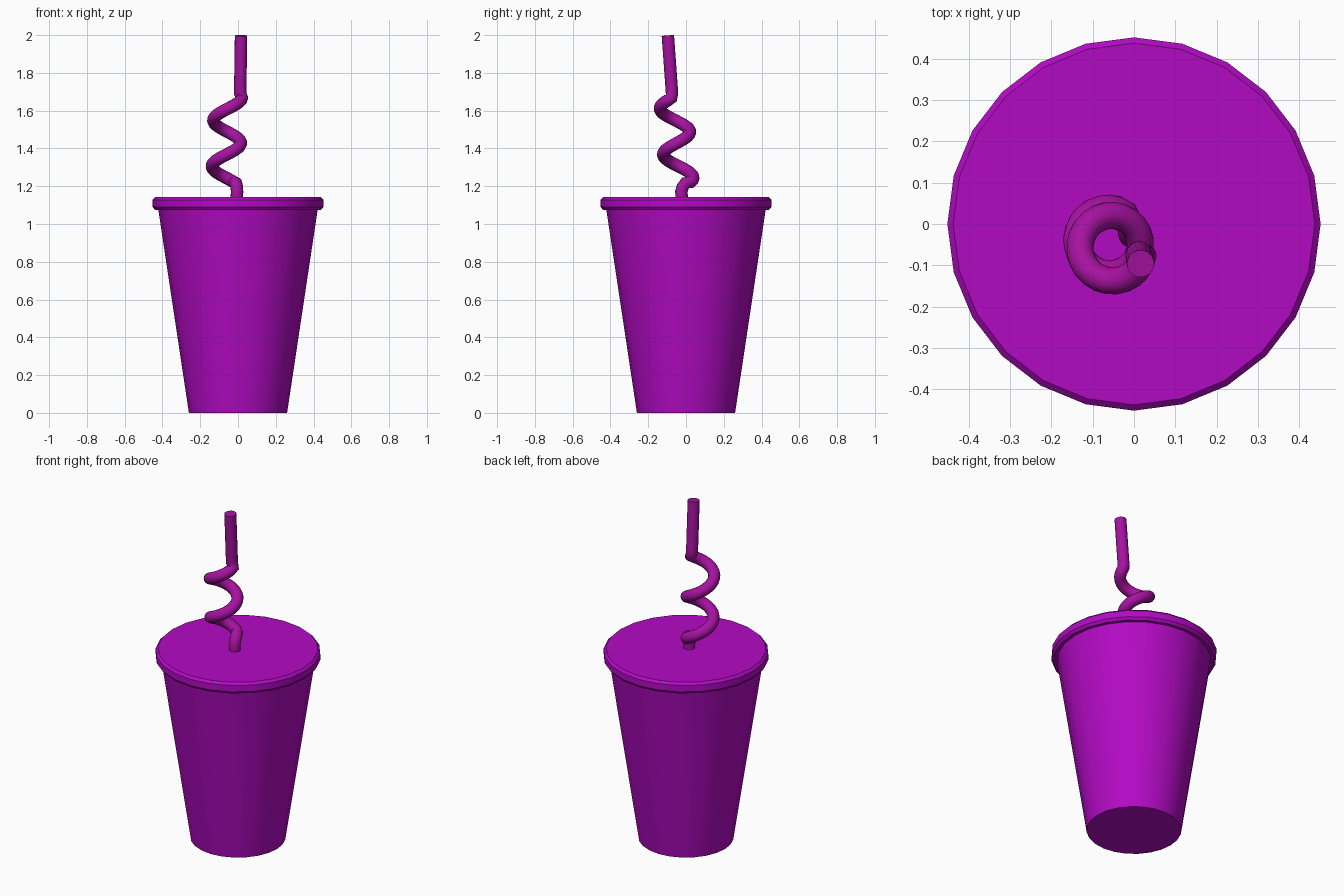
import bpy, bmesh, math
from mathutils import Vector

if "Cube" in bpy.data.objects:
    bpy.data.objects.remove(bpy.data.objects["Cube"])


def material(name, color):
    m = bpy.data.materials.new(name)
    m.diffuse_color = (*color, 1)
    m.use_nodes = True
    m.node_tree.nodes["Principled BSDF"].inputs["Base Color"].default_value = m.diffuse_color
    return m


def finish(obj, mat, angle):
    obj.data.materials.append(mat)
    bpy.ops.object.select_all(action='DESELECT')
    bpy.context.view_layer.objects.active = obj
    obj.select_set(True)
    bpy.ops.object.shade_smooth_by_angle(angle=math.radians(angle))


def lathe(name, profile, mat, sides=24):
    """Revolve a (radius, z) profile and cap both ends."""
    bm = bmesh.new()
    rings = [[bm.verts.new((r * math.cos(math.tau * i / sides),
                            r * math.sin(math.tau * i / sides), z))
              for i in range(sides)] for r, z in profile]
    for low, high in zip(rings, rings[1:]):
        for i in range(sides):
            j = (i + 1) % sides
            bm.faces.new((low[i], low[j], high[j], high[i]))
    bm.faces.new(rings[0][::-1])
    bm.faces.new(rings[-1])
    mesh = bpy.data.meshes.new(name)
    bm.to_mesh(mesh)
    bm.free()
    obj = bpy.data.objects.new(name, mesh)
    bpy.context.collection.objects.link(obj)
    finish(obj, mat, 30)
    return obj


def tube(name, points, radius, mat, sides=16):
    """Sweep a circle along the points, using parallel-transported frames."""
    pts = [Vector(p) for p in points]
    bm = bmesh.new()
    rings = []
    side = Vector((1, 0, 0))
    for i, p in enumerate(pts):
        t = (pts[min(i + 1, len(pts) - 1)] - pts[max(i - 1, 0)]).normalized()
        side = (side - t * side.dot(t)).normalized()
        up = t.cross(side)
        rings.append([bm.verts.new(p + radius * (side * math.cos(math.tau * k / sides)
                                                 + up * math.sin(math.tau * k / sides)))
                      for k in range(sides)])
    for low, high in zip(rings, rings[1:]):
        for i in range(sides):
            j = (i + 1) % sides
            bm.faces.new((low[i], low[j], high[j], high[i]))
    bm.faces.new(rings[0][::-1])
    bm.faces.new(rings[-1])
    mesh = bpy.data.meshes.new(name)
    bm.to_mesh(mesh)
    bm.free()
    obj = bpy.data.objects.new(name, mesh)
    bpy.context.collection.objects.link(obj)
    finish(obj, mat, 50)
    return obj


purple = material("cup_purple", (0.45, 0.003, 0.55))
magenta = material("straw_magenta", (0.38, 0.006, 0.35))

# Tapered cup
lathe("cup", [(0.26, 0), (0.424, 1.09)], purple)

# Lid with chamfered rim
lathe("lid", [(0.44, 1.075), (0.452, 1.09), (0.452, 1.128), (0.438, 1.142)], purple)

# Twisted straw: short stem, two slightly leaning coils, straight mouthpiece
path = [(-0.006, -0.02, 1.10), (-0.006, -0.022, 1.14), (-0.005, -0.025, 1.17),
        (-0.006, -0.018, 1.195), (-0.01, -0.003, 1.217)]
steps = 44
for i in range(steps + 1):
    a = math.radians(55 + (712 - 55) * i / steps)
    z = 1.185 + 0.243 * a / math.tau
    cx = -0.065 + 0.03 * (z - 1.25)
    cy = -0.037 - 0.072 * (z - 1.25)
    path.append((cx + 0.075 * math.cos(a), cy + 0.075 * math.sin(a), z))
path += [(0.012, -0.074, 1.69), (0.012, -0.076, 1.72), (0.016, -0.096, 1.998)]
tube("straw", path, 0.033, magenta)
